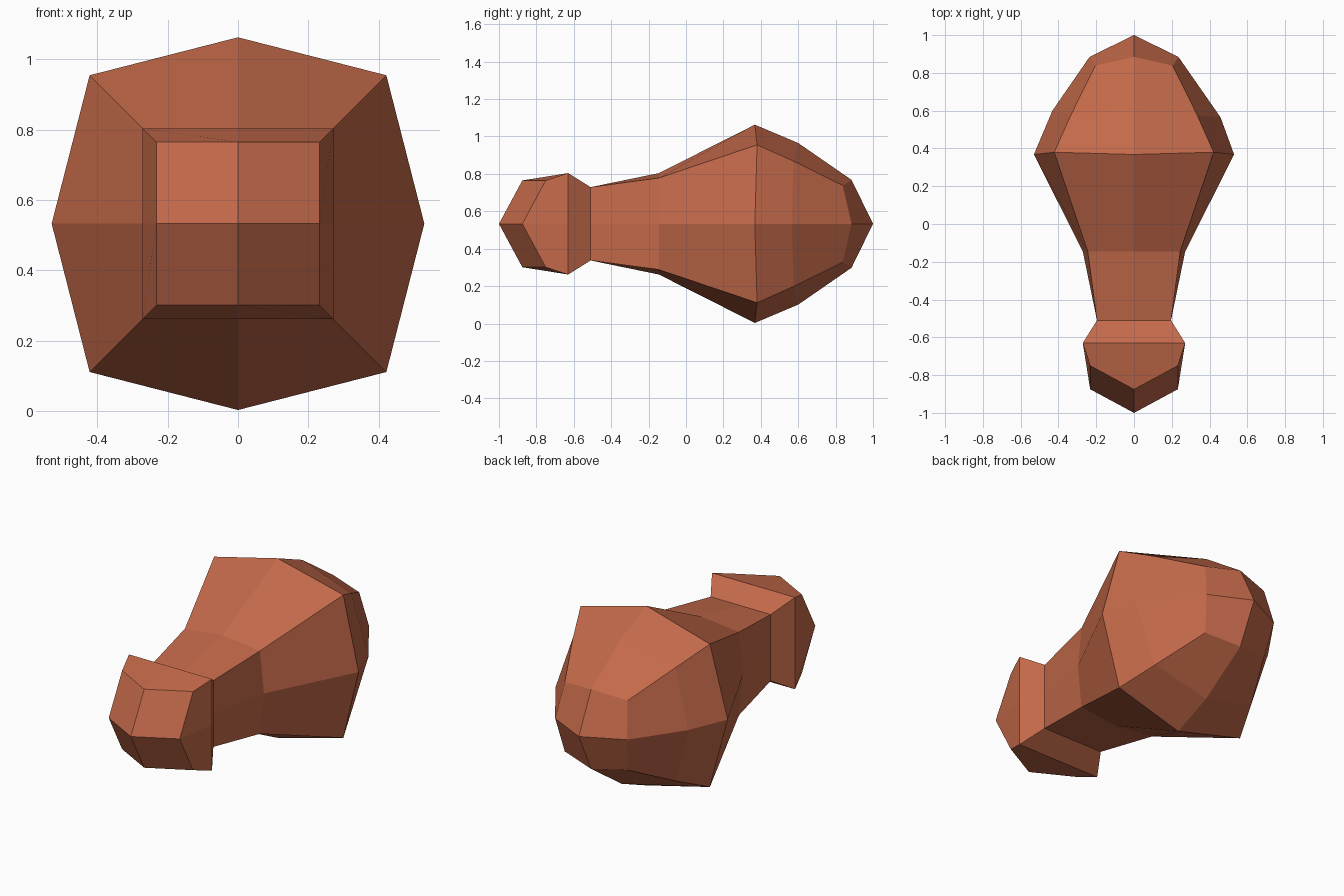
import bpy, bmesh

if "Cube" in bpy.data.objects:
    bpy.data.objects.remove(bpy.data.objects["Cube"])

CZ = 0.533  # height of the long axis

mat = bpy.data.materials.new("roasted brown")
mat.diffuse_color = (0.55, 0.142, 0.068, 1)
mat.use_nodes = True
mat.node_tree.nodes["Principled BSDF"].inputs["Base Color"].default_value = mat.diffuse_color

# eight directions around the axis: even = mid-side, odd = corner
DIRS = [(1, 0), (1, 1), (0, 1), (-1, 1), (-1, 0), (-1, -1), (0, -1), (1, -1)]

# sections: mid y, mid radius, corner y, corner half-width
SECTIONS = [
    (-0.875, 0.232, -0.75, 0.232),   # knuckle front
    (-0.63, 0.271, -0.63, 0.271),    # knuckle rim
    (-0.51, 0.196, -0.51, 0.196),    # neck
    (-0.145, 0.271, -0.145, 0.245),  # shank
    (0.368, 0.53, 0.38, 0.422),      # widest part
    (0.60, 0.432, 0.575, 0.335),     # rear bulge
    (0.885, 0.235, 0.838, 0.205),    # rear cap
]


def build(name):
    bm = bmesh.new()
    rings = []
    for my, mr, cy, cr in SECTIONS:
        ring = []
        for i, (dx, dz) in enumerate(DIRS):
            y, r = (cy, cr) if i % 2 else (my, mr)
            if my == 0.60 and i == 0:      # slight bump on the right side
                y, r = 0.565, 0.458
            ring.append(bm.verts.new((dx * r, y, CZ + dz * r)))
        rings.append(ring)
    for a, b in zip(rings, rings[1:]):
        for i in range(8):
            j = (i + 1) % 8
            bm.faces.new((a[i], a[j], b[j], b[i]))
    # pointed ends, four quads each
    for ring, y in ((rings[0], -1.0), (rings[-1], 1.0)):
        tip = bm.verts.new((0, y, CZ))
        for i in range(0, 8, 2):
            bm.faces.new((tip, ring[i], ring[i + 1], ring[(i + 2) % 8]))
    bmesh.ops.recalc_face_normals(bm, faces=bm.faces)
    me = bpy.data.meshes.new(name)
    bm.to_mesh(me)
    bm.free()
    me.materials.append(mat)
    ob = bpy.data.objects.new(name, me)
    bpy.context.collection.objects.link(ob)
    return ob


build("drumstick")
